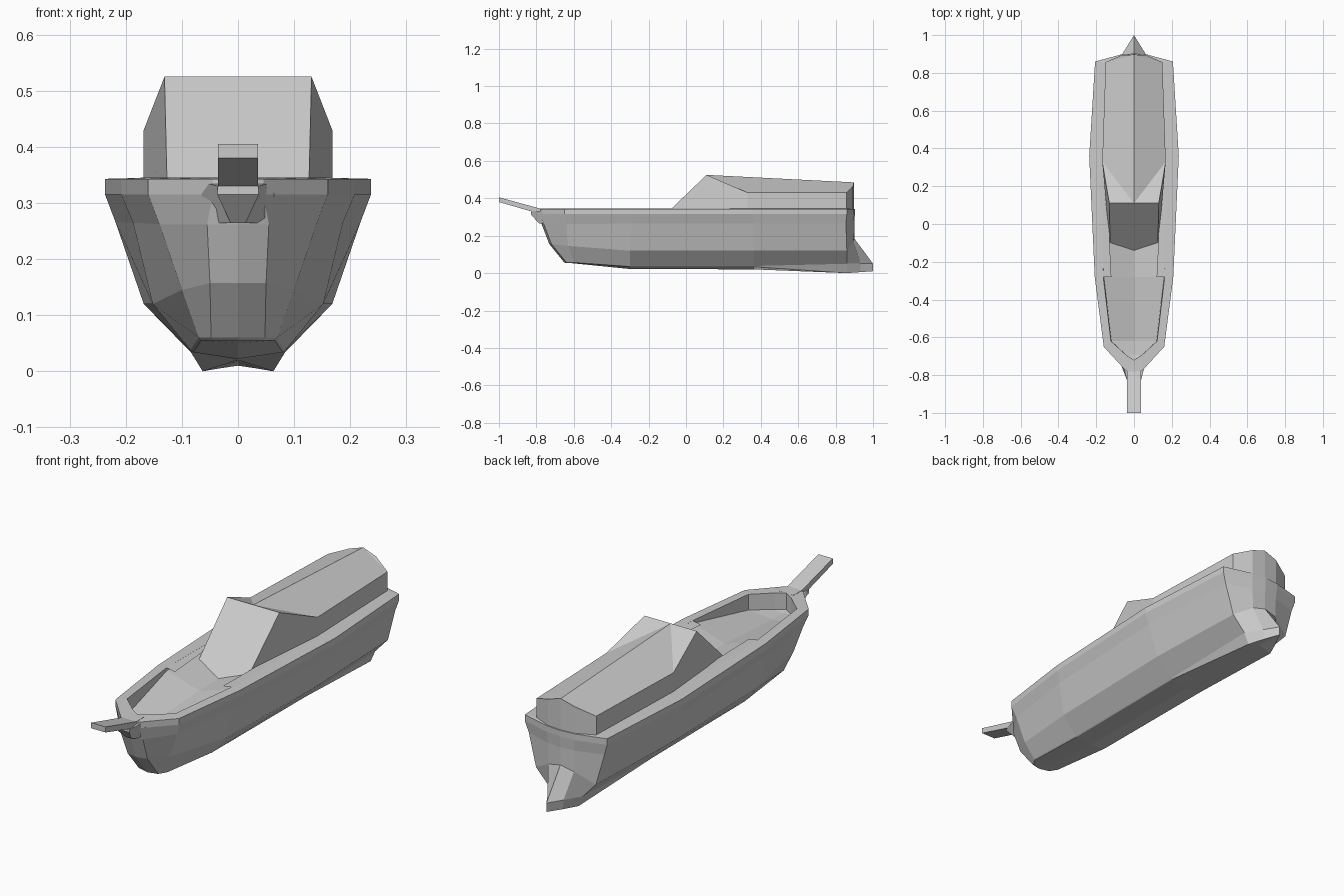
import bpy, bmesh

if "Cube" in bpy.data.objects:
    bpy.data.objects.remove(bpy.data.objects["Cube"])


def build(name, verts, faces, mirror=True):
    """Make an object from one half (mirrored on x) or a whole shell."""
    bm = bmesh.new()
    vs = [bm.verts.new(v) for v in verts]
    for f in faces:
        bm.faces.new([vs[i] for i in f])
    bmesh.ops.remove_doubles(bm, verts=bm.verts, dist=0.0005)
    bmesh.ops.dissolve_degenerate(bm, edges=bm.edges, dist=0.0005)
    # drop collapsed faces lying on the mirror plane
    if mirror:
        flat = [f for f in bm.faces if all(abs(v.co.x) < 1e-5 for v in f.verts)]
        bmesh.ops.delete(bm, geom=flat, context='FACES')
        geom = bm.verts[:] + bm.edges[:] + bm.faces[:]
        bmesh.ops.mirror(bm, geom=geom, axis='X', merge_dist=0.0005)
    bmesh.ops.recalc_face_normals(bm, faces=bm.faces)
    me = bpy.data.meshes.new(name)
    bm.to_mesh(me)
    bm.free()
    ob = bpy.data.objects.new(name, me)
    bpy.context.collection.objects.link(ob)
    return ob


def loft(name, lines):
    """Skin neighbouring lengthwise lines that have equal point counts."""
    n = len(lines[0])
    verts = [p for line in lines for p in line]
    faces = [(k * n + i, k * n + i + 1, (k + 1) * n + i + 1, (k + 1) * n + i)
             for k in range(len(lines) - 1) for i in range(n - 1)]
    return build(name, verts, faces)


def bow(pts):
    """Add the stem point on the centre line ahead of a chine."""
    x, y, z = pts[0]
    return [(0, y - 0.012, z)] + pts


def level(pts, z):
    return [(x, y, z) for x, y in pts]


# Hull: chines from keel upwards, each running bow to stern
keel = [(0, y, z) for y, z in ((-.64, .055), (-.63, .055), (-.58, .05), (-.3, .022),
                               (.36, .02), (.86, .018), (.92, .016), (1, .01))]
bilge = bow([(.045, -.635, .055), (.066, -.60, .055), (.08, -.3, .034),
             (.084, .36, .034), (.063, .86, 0), (.034, .93, .005), (0, 1, .01)])
skeg = bow([(.048, -.642, .06), (.07, -.602, .06), (.085, -.3, .038),
            (.088, .36, .038), (.085, .86, .05), (.04, .935, .05), (0, 1, .05)])
chine = bow([(.05, -.72, .157), (.10, -.63, .145), (.152, -.3, .12),
             (.168, .36, .12), (.15, .86, .12), (.065, .895, .17), (0, .90, .185)])
side = bow([(.055, -.76, .262), (.14, -.64, .262), (.187, -.29, .265),
            (.218, .36, .265), (.19, .855, .265), (.067, .893, .265), (0, .90, .265)])
# Gunwale, its inner edge and the sunken deck
rim = [(0, -.79), (.045, -.775), (.16, -.65), (.208, -.28),
       (.237, .36), (.206, .86), (.07, .897), (0, .903)]
inner = [(0, -.72), (.04, -.695), (.122, -.62), (.163, -.28),
         (.16, .36), (.145, .85), (.06, .88), (0, .885)]
deck = [(x * .98, y, z) for (x, y), z in
        zip(inner, (.27, .27, .275, .334, .336, .336, .336, .336))]
deck_mid = [(0, y, z) for y, z in ((-.72, .27), (-.69, .265), (-.62, .265), (-.28, .285),
                                   (.36, .29), (.85, .3), (.88, .3), (.885, .3))]
loft("hull", [keel, bilge, skeg, chine, side, level(rim, .315),
              level(rim, .343), level(inner, .345), deck, deck_mid])

# Side decks between the bow well and the cabin
build("side_deck", [(.12, -.28, .338), (.165, -.28, .345), (.175, .33, .345), (.14, .33, .345),
                    (.13, -.08, .343)], [(0, 1, 2, 3, 4)])

# Cabin: sloping front, gabled roof, faceted stern wall
cabin = [(0, -.15, .276), (.125, -.15, .276), (.131, .11, .525), (0, .11, .525),
         (.168, .33, .30), (.168, .33, .43), (.15, .857, .30), (.15, .857, .43),
         (.068, .893, .30), (.068, .893, .463), (0, .90, .30), (0, .897, .485)]
build("cabin", cabin, [(0, 1, 2, 3), (1, 4, 5, 2), (4, 6, 7, 5), (6, 8, 9, 7), (8, 10, 11, 9),
                       (3, 2, 5), (3, 5, 7, 11), (11, 7, 9), (0, 10, 8, 6, 4, 1)])


def beam(name, profile):
    """Closed bar: (half width, y, z) profile mirrored across x."""
    n = len(profile)
    verts = list(profile) + [(-x, y, z) for x, y, z in profile]
    faces = [(i, (i + 1) % n, n + (i + 1) % n, n + i) for i in range(n)]
    faces += [tuple(range(n)), tuple(range(2 * n - 1, n - 1, -1))]
    return build(name, verts, faces, mirror=False)


# Bowsprit plank and the tapered bracket beneath it
beam("bowsprit", [(.036, -.72, .345), (.036, -.78, .345), (.036, -1, .405),
                  (.036, -1, .38), (.036, -.775, .315), (.036, -.72, .32)])
beam("bow_bracket", [(.036, -.83, .33), (.037, -.83, .315), (.013, -.785, .264),
                     (.05, -.75, .264), (.065, -.755, .315), (.055, -.755, .335)])
